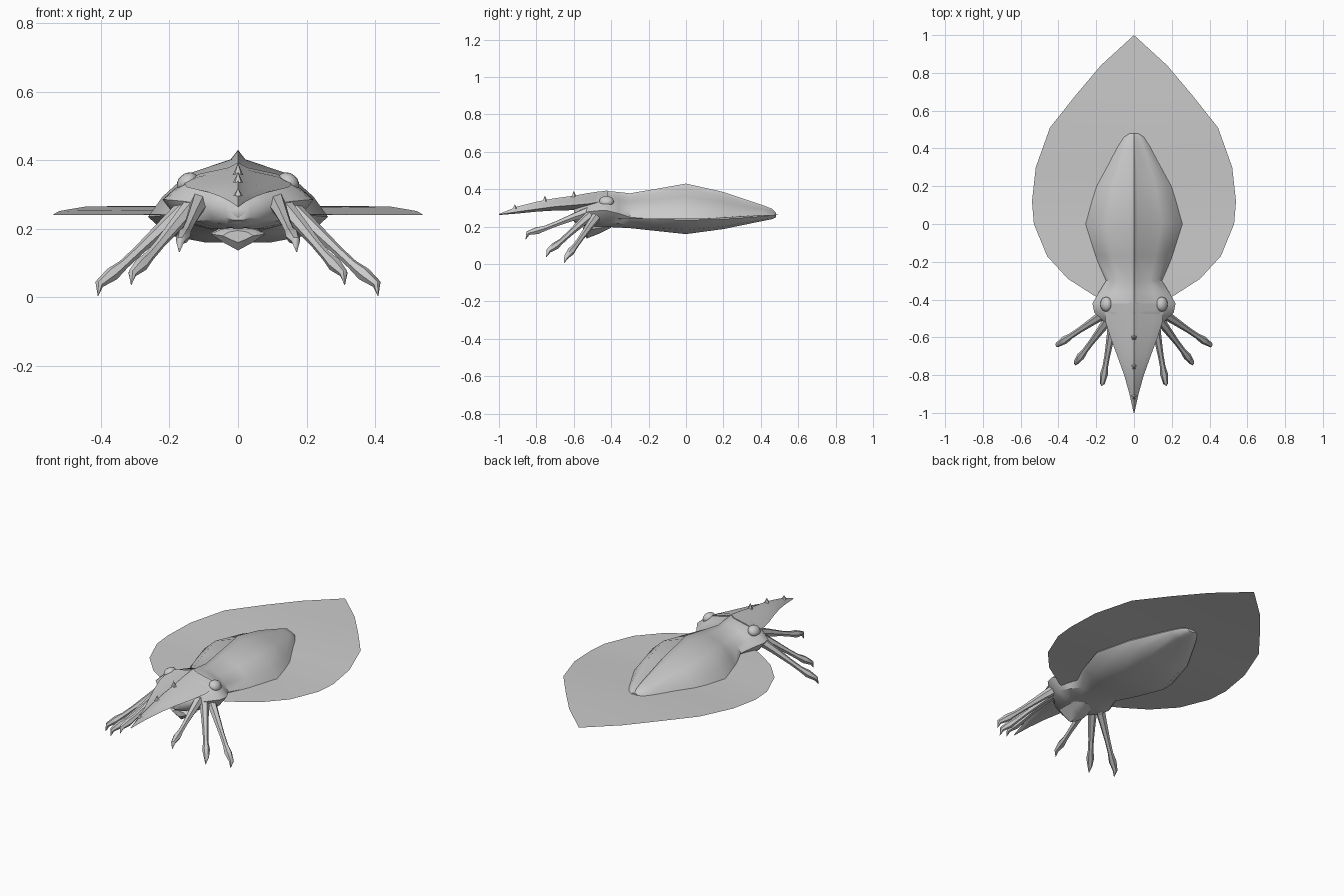
import bpy, bmesh, math
from mathutils import Vector, Matrix

cube = bpy.data.objects.get("Cube")
if cube:
    bpy.data.objects.remove(cube)

grey = bpy.data.materials.new("pale_grey")
grey.use_nodes = True
grey.diffuse_color = (0.6, 0.6, 0.6, 1)
grey.node_tree.nodes["Principled BSDF"].inputs["Base Color"].default_value = (0.6, 0.6, 0.6, 1)


def finish(name, bm, angle=40, recalc=True):
    if recalc:
        bmesh.ops.recalc_face_normals(bm, faces=bm.faces[:])
    me = bpy.data.meshes.new(name)
    bm.to_mesh(me)
    bm.free()
    me.materials.append(grey)
    me.shade_smooth()
    me.set_sharp_from_angle(angle=math.radians(angle))
    ob = bpy.data.objects.new(name, me)
    bpy.context.collection.objects.link(ob)
    return ob


def loft(name, rings, angle=40):
    """Skin closed rings of points and cap both ends."""
    bm = bmesh.new()
    loops = [[bm.verts.new(p) for p in ring] for ring in rings]
    n = len(loops[0])
    for a, b in zip(loops, loops[1:]):
        for i in range(n):
            j = (i + 1) % n
            bm.faces.new((a[i], a[j], b[j], b[i]))
    bm.faces.new(loops[0])
    bm.faces.new(loops[-1])
    return finish(name, bm, angle)


def sections(profile, stations):
    """Mirror a half profile and fit it to (y, half width, top, middle, bottom)."""
    full = profile + [(-u, v) for u, v in reversed(profile) if u > 0]
    return [[(u * w, y, mid + v * ((top - mid) if v > 0 else (mid - low)))
             for u, v in full] for y, w, top, mid, low in stations]


# Mantle and head, with a raised crest along the back
hull = [(0, 1), (.08, .86), (.56, .64), (.84, .3), (1, 0), (.78, -.72), (.36, -1), (0, -1)]
loft("mantle_and_head", sections(hull, [
    (.48, .025, .275, .26, .25),
    (.46, .055, .295, .26, .24),
    (.41, .09, .315, .255, .23),
    (.2, .205, .385, .24, .187),
    (0, .262, .43, .235, .16),
    (-.17, .205, .4, .24, .178),
    (-.3, .148, .378, .25, .192),
    (-.36, .185, .385, .27, .195),
    (-.42, .22, .39, .285, .198),
    (-.47, .21, .388, .285, .2),
    (-.52, .155, .375, .28, .2),
    (-.57, .095, .34, .27, .21),
    (-.6, .045, .31, .26, .225)]))

# Roof-shaped upper beak
roof = [(0, 1), (.18, .72), (.7, .38), (1, 0), (.55, -.5), (0, -1)]
loft("upper_beak", sections(roof, [
    (-.42, .16, .393, .34, .3),
    (-.52, .15, .38, .322, .29),
    (-.6, .125, .365, .315, .288),
    (-.7, .088, .352, .307, .286),
    (-.8, .052, .333, .294, .28),
    (-.9, .024, .308, .28, .27),
    (-1, .002, .268, .265, .262)]))

# Pointed lower jaw and rounded mouth
jaw = [(0, 1), (.6, .7), (1, 0), (.5, -.55), (0, -1)]
loft("lower_jaw", sections(jaw, [
    (-.4, .05, .215, .205, .195),
    (-.47, .075, .21, .19, .16),
    (-.53, .08, .205, .185, .137),
    (-.55, .045, .195, .18, .16)]))


def ellipsoid(name, centre, size, tilt=0, segments=12):
    bm = bmesh.new()
    bmesh.ops.create_uvsphere(
        bm, u_segments=segments, v_segments=8, radius=1,
        matrix=Matrix.Translation(centre) @ Matrix.Rotation(tilt, 4, 'Y') @ Matrix.Diagonal((*size, 1)))
    finish(name, bm, 60)


ellipsoid("mouth", (0, -.54, .25), (.09, .065, .05))


def tube(name, path, radii, sides=6):
    """Tapered tube through the points of a path."""
    pts = [Vector(p) for p in path]
    rings = []
    for i, (p, r) in enumerate(zip(pts, radii)):
        t = (pts[min(i + 1, len(pts) - 1)] - pts[max(i - 1, 0)]).normalized()
        a = t.cross(Vector((0, 0, 1))).normalized()
        b = a.cross(t)
        rings.append([p + r * (a * math.cos(k * math.tau / sides) + b * math.sin(k * math.tau / sides))
                      for k in range(sides)])
    loft(name, rings, 50)


# Eyes and three clawed arms on each side
arms = {"front": ((.11, -.52, .28), (.168, -.845, .165)),
        "middle": ((.13, -.5, .27), (.308, -.735, .07)),
        "rear": ((.15, -.47, .265), (.405, -.64, .038))}
for side, s in (("left", 1), ("right", -1)):
    ellipsoid(side + "_eye", (s * .148, -.425, .335), (.034, .04, .026), s * .7)
    for which, (start, end) in arms.items():
        a, b = Vector(start), Vector(end)
        path = [a.lerp(b, f) + Vector((0, 0, lift)) for f, lift in
                ((0, 0), (.25, 0), (.55, -.004), (.72, -.006), (.85, -.004), (1, 0))]
        path.append(b + Vector((.003, -.012, -.033)))
        for p in path:
            p.x *= s
        tube(f"{side}_{which}_arm", path, (.028, .021, .015, .015, .021, .013, .001))

# Small thorns along the beak ridge
for i, (y, z, h) in enumerate(((-.6, .358, .034), (-.755, .335, .03), (-.915, .295, .024))):
    bm = bmesh.new()
    bmesh.ops.create_cone(bm, segments=5, radius1=.015, radius2=0, depth=h, cap_ends=True,
                          matrix=Matrix.Translation((0, y, z + h / 2)))
    finish(f"beak_thorn_{i + 1}", bm)

# Broad leaf-shaped fin, a single sheet rising slightly toward the tail
bm = bmesh.new()
outline = [(-.45, .06), (-.38, .21), (-.29, .35), (-.17, .46), (0, .53), (.12, .54),
           (.3, .52), (.51, .445), (.68, .31), (.84, .175)]
rows = []
for y, w in outline:
    z = .24 + .027 * min(1, max(0, (y - .1) / .45))
    rows.append([bm.verts.new((x, y, z + (.006 if x == 0 and y < .4 else 0))) for x in (-w, 0, w)])
for lo, hi in zip(rows, rows[1:]):
    for i in range(2):
        bm.faces.new((lo[i], lo[i + 1], hi[i + 1], hi[i]))
tip = bm.verts.new((0, 1, .267))
for i in range(2):
    bm.faces.new((rows[-1][i], rows[-1][i + 1], tip))
finish("fin", bm, recalc=False)
